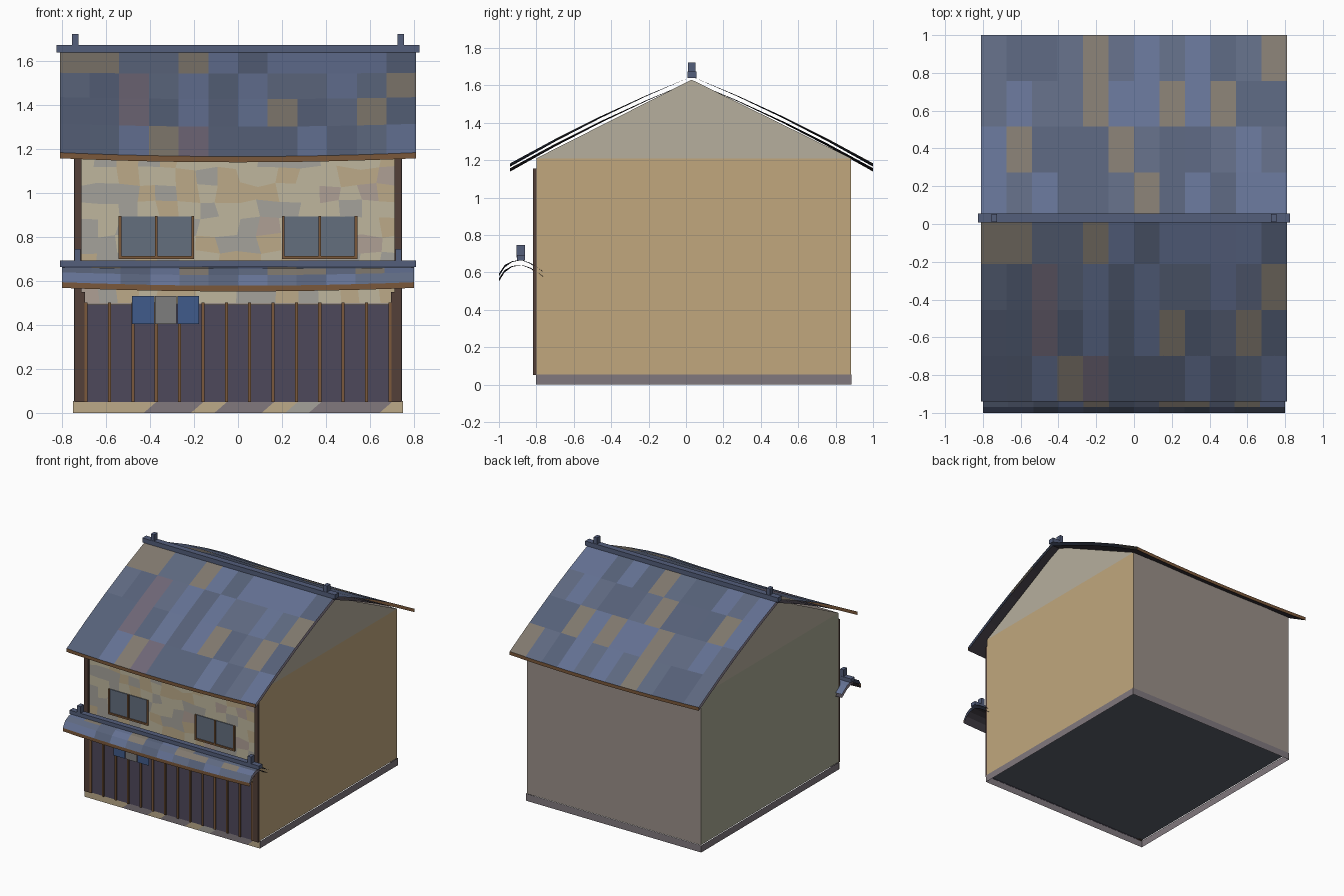
import bpy, bmesh, random
from mathutils import Vector

if "Cube" in bpy.data.objects:
    bpy.data.objects.remove(bpy.data.objects["Cube"])

random.seed(11)


def mat(name, r, g, b):
    m = bpy.data.materials.new(name)
    # values are given as display colours, stored as linear
    m.diffuse_color = (r ** 2.2, g ** 2.2, b ** 2.2, 1)
    m.use_nodes = True
    m.node_tree.nodes["Principled BSDF"].inputs["Base Color"].default_value = m.diffuse_color
    return m


wood = mat("brown_wood", .48, .35, .24)
post_wood = mat("post_wood", .33, .26, .23)
dark = mat("dark_underside", .28, .26, .29)
floor_m = mat("dark_floor", .36, .38, .42)
ridge_m = mat("ridge_tile", .33, .37, .48)
lattice_m = mat("lattice_backing", .31, .29, .36)
glass = mat("window_pane", .39, .43, .49)
blue = mat("cloth_blue", .26, .36, .54)
grey = mat("cloth_grey", .49, .49, .49)
stone = mat("stone", .50, .47, .49)
tan = mat("tan_wall", .75, .65, .49)
olive = mat("olive_wall", .66, .66, .58)
back_m = mat("back_wall", .60, .56, .53)
gable_m = mat("gable_plaster", .71, .68, .61)
tiles = [mat("tile_slate", .37, .41, .50), mat("tile_blue", .39, .44, .57),
         mat("tile_deep", .34, .38, .47), mat("tile_mauve", .43, .40, .46),
         mat("tile_ochre", .50, .47, .43)]
plasters = [mat("plaster_cream", .74, .71, .61), mat("plaster_grey", .64, .63, .60),
            mat("plaster_sand", .73, .66, .53), mat("plaster_rose", .68, .62, .58)]


def finish(name, bm, mats):
    me = bpy.data.meshes.new(name)
    bm.to_mesh(me)
    bm.free()
    for m in mats:
        me.materials.append(m)
    ob = bpy.data.objects.new(name, me)
    bpy.context.collection.objects.link(ob)
    return ob


def box(name, x0, x1, y0, y1, z0, z1, m):
    bm = bmesh.new()
    bmesh.ops.create_cube(bm, size=1)
    for v in bm.verts:
        v.co = Vector(((x0 + x1) / 2 + v.co.x * (x1 - x0),
                       (y0 + y1) / 2 + v.co.y * (y1 - y0),
                       (z0 + z1) / 2 + v.co.z * (z1 - z0)))
    return finish(name, bm, [m])


def grid(name, nu, nv, point, pick, mats, up=None):
    """Quad sheet from a point function, with a material chosen per face."""
    bm = bmesh.new()
    vs = [[bm.verts.new(point(i / nu, j / nv)) for i in range(nu + 1)] for j in range(nv + 1)]
    for j in range(nv):
        for i in range(nu):
            f = bm.faces.new((vs[j][i], vs[j][i + 1], vs[j + 1][i + 1], vs[j + 1][i]))
            f.material_index = pick()
    bm.normal_update()
    if up is not None:
        bad = [f for f in bm.faces if f.normal.z * up < 0]
        bmesh.ops.reverse_faces(bm, faces=bad)
    return finish(name, bm, mats)


def pick_tile():
    return random.choices(range(5), (5, 5, 4, 1, 2))[0]


def roof(name, prof, hw, lift, thick, eaves):
    """Hollow roof, open at the gable ends: tile sheet, underside, fascia strips.
    prof lists (y, z, edge weight); the corners lift along x."""
    n = len(prof) - 1

    def at(u, k, drop):
        y, z, w = prof[k]
        return ((2 * u - 1) * hw, y, z - drop + lift * w * (2 * u - 1) ** 2)

    grid(name + "_tiles", 12, n, lambda u, v: at(u, round(v * n), 0), pick_tile, tiles, 1)
    grid(name + "_underside", 12, n, lambda u, v: at(u, round(v * n), thick),
         lambda: 0, [dark], -1)
    for k in eaves:
        ob = grid(name + "_fascia", 12, 1, lambda u, v: at(u, k, thick * (1 - v)),
                  lambda: 0, [wood])
        if prof[k][0] > 0:
            ob.data.flip_normals()


# Stone base: ring of sides, open below
bm = bmesh.new()
bmesh.ops.create_cube(bm, size=1)
bmesh.ops.delete(bm, geom=[f for f in bm.faces if abs(f.normal.z) > .5], context="FACES")
for v in bm.verts:
    v.co = Vector((v.co.x * 1.5, .0415 + v.co.y * 1.687, .0275 + v.co.z * .055))
finish("stone_base", bm, [stone])
# Front face of the base is patched with alternating stones
grid("base_front_stones", 14, 1,
     lambda u, v: ((2 * u - 1) * .75 + (.06 * v if 0 < u < 1 else 0), -.804, .052 * v),
     lambda: random.choice((0, 0, 1, 2)), [stone, plasters[1], plasters[2]])

# Main body: walls and gable ends
bm = bmesh.new()
rings = []
for x in (-.745, .745):
    rings.append([bm.verts.new((x, y, z)) for y, z in
                  ((-.8, .055), (.883, .055), (.883, 1.21), (.03, 1.63), (-.8, 1.21))])
for r, wall in zip(rings, (1, 0)):
    bm.faces.new((r[0], r[1], r[2], r[4])).material_index = wall
    bm.faces.new((r[4], r[2], r[3])).material_index = 3
for i, m in ((0, 4), (1, 2), (4, 2)):
    k = (i + 1) % 5
    bm.faces.new((rings[0][i], rings[0][k], rings[1][k], rings[1][i])).material_index = m
bmesh.ops.recalc_face_normals(bm, faces=bm.faces)
finish("walls", bm, [tan, olive, back_m, gable_m, floor_m])


# Patchy front plaster
def plaster_point(u, v):
    jx = random.uniform(-.015, .015) if 0 < u < 1 else 0
    jz = random.uniform(-.012, .012) if 0 < v < 1 else 0
    return ((2 * u - 1) * .735 + jx, -.802, .5 + .69 * v + jz)


grid("front_plaster", 16, 9, plaster_point,
     lambda: random.choices(range(4), (5, 3, 3, 1))[0], plasters)

# Main roof, both slopes
for side, eave in (("front", -.94), ("back", 1.0)):
    prof = []
    for k in range(5):
        t = k / 4
        prof.append((.03 + (eave - .03) * t, 1.647 - .482 * t + .08 * t * (1 - t), t))
    roof(side + "_roof", prof, .81, .018, .026, [4])

# Porch roof over the shop front
porch = [(-1.0, .578, 1), (-.97, .626, .8), (-.93, .655, .3), (-.88, .665, .1),
         (-.83, .645, .3), (-.765, .59, 1)]
roof("porch_roof", porch, .8, .016, .026, [0])

# Ridges with end ornaments
box("main_ridge", -.825, .825, .008, .055, 1.638, 1.673, ridge_m)
box("porch_ridge", -.81, .81, -.903, -.86, .663, .692, ridge_m)
for s in (-1, 1):
    box("main_ridge_ornament", s * .74 - .014, s * .74 + .014, .01, .052, 1.66, 1.722, ridge_m)
    box("porch_ridge_ornament", s * .73 - .014, s * .73 + .014, -.905, -.862, .68, .745, ridge_m)
    # Corner posts
    box("corner_post", s * .728 - .016, s * .728 + .016, -.818, -.79, .05, 1.155, post_wood)
    box("inner_post", s * .703 - .008, s * .703 + .008, -.816, -.8, .05, .55, post_wood)

# Lattice shop front
box("lattice_panel", -.7, .7, -.808, -.8, .05, .492, lattice_m)
for i in range(14):
    x = -.69 + i * 1.38 / 13
    box("lattice_bar", x - .007, x + .007, -.818, -.806, .05, .502, wood)

# Upper windows
for s in (-1, 1):
    c = s * .371
    box("window_glass", c - .165, c + .165, -.808, -.8, .705, .892, glass)
    for dx in (-.165, 0, .165):
        box("window_upright", c + dx - .006, c + dx + .006, -.816, -.806, .7, .894, wood)
    box("window_sill", c - .171, c + .171, -.817, -.806, .7, .713, wood)

# Hanging entrance cloth: thin panels
for x0, x1, m in ((-.482, -.38, blue), (-.378, -.28, grey), (-.275, -.178, blue)):
    grid("entrance_cloth", 1, 1,
         lambda u, v: (x0 + (x1 - x0) * u, -.837, .405 + .127 * v), lambda: 0, [m])
